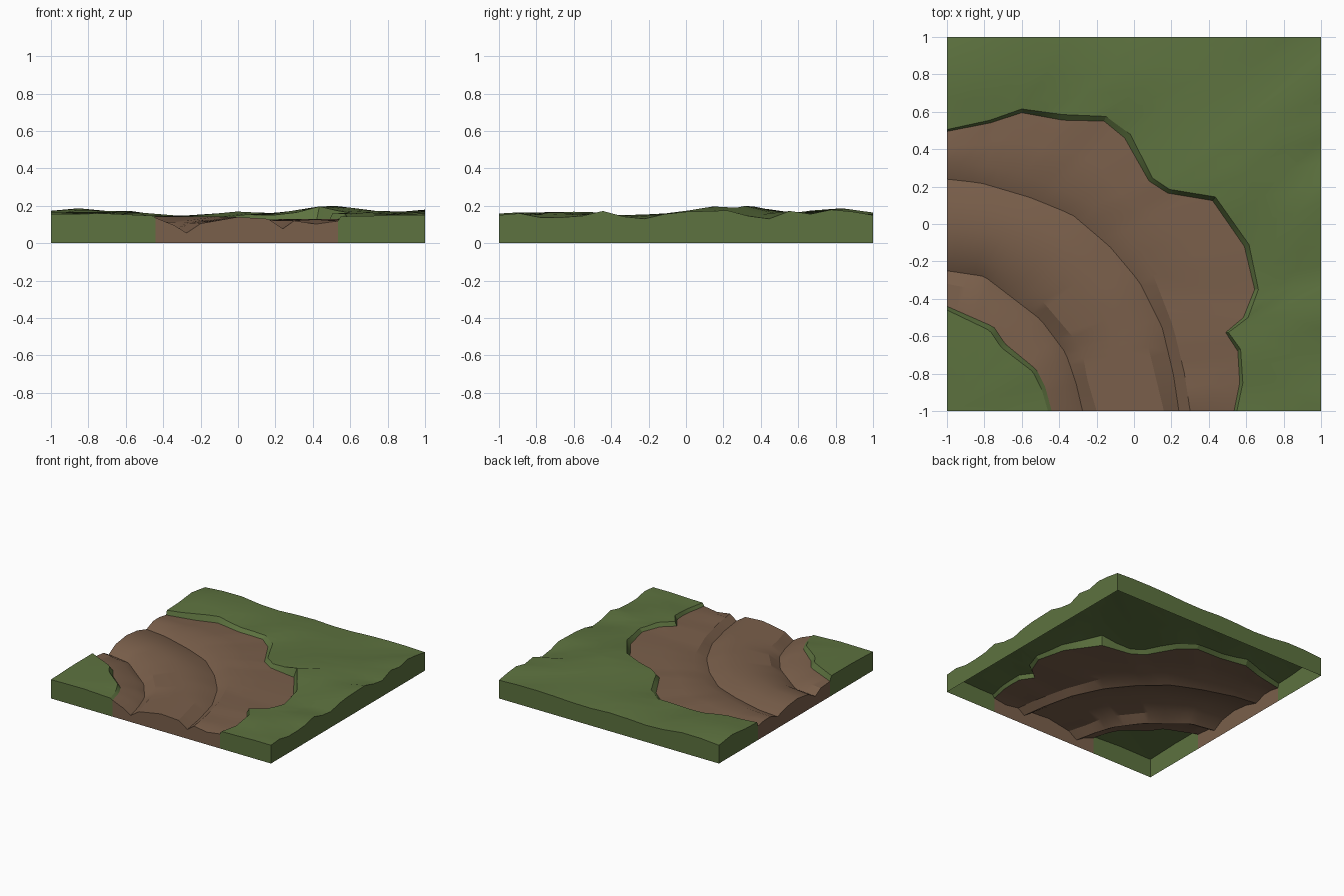
import bpy, bmesh
from mathutils import Vector

if "Cube" in bpy.data.objects:
    bpy.data.objects.remove(bpy.data.objects["Cube"])

N = 30  # column segments along the bend


def material(name, col):
    m = bpy.data.materials.new(name)
    m.diffuse_color = (*col, 1)
    m.use_nodes = True
    m.node_tree.nodes["Principled BSDF"].inputs["Base Color"].default_value = m.diffuse_color
    return m


GREEN = material("grass", (0.11, 0.17, 0.05))
BROWN = material("dirt", (0.195, 0.115, 0.07))

# Height hints for the rolling grass (x, y, z)
HILLS = [(-.87, .8, .187), (-.6, .8, .172), (-.37, 1, .137), (-.37, .7, .14), (0, .75, .17),
         (.2, 1, .142), (.45, .25, .203), (.7, .7, .152), (1, 1, .15), (1, .8, .18),
         (1, .7, .155), (1, .55, .172), (1, .43, .13), (1, .2, .175), (1, 0, .168),
         (1, -.25, .13), (1, -.45, .172), (1, -.62, .14), (1, -.73, .13), (1, -.85, .16),
         (1, -1, .15), (.7, -.4, .15), (.75, -.7, .165), (.6, -.9, .142), (.55, -.6, .16),
         (-1, -.6, .165), (-1, -1, .155), (-.7, -.8, .165), (-.47, -1, .147), (-.75, -.6, .168),
         (-1, .55, .15), (-1, 1, .15), (-.1, .57, .142), (.2, .2, .15)]


def ground(x, y):
    s = w = 0
    for hx, hy, hz in HILLS:
        k = 1 / ((x - hx) ** 2 + (y - hy) ** 2 + 1e-4) ** 1.5
        s += k * hz
        w += k
    return s / w


def resample(pts, by_index=False):
    pts = [Vector(p) for p in pts]
    d = [0]
    for a, b in zip(pts, pts[1:]):
        d.append(d[-1] + (1 if by_index else (b - a).length))
    out = []
    for i in range(N + 1):
        t = d[-1] * i / N
        j = next(k for k in range(1, len(d)) if t <= d[k] + 1e-6)
        out.append(pts[j - 1].lerp(pts[j], (t - d[j - 1]) / (d[j] - d[j - 1])))
    return out


def line(xy, z0, z1, by_index=False):
    """Path line with its height running from z0 (left end) to z1 (front end)."""
    pts = resample([(x, y, 0) for x, y in xy], by_index)
    for i, p in enumerate(pts):
        p.z = z0 + (z1 - z0) * i / N
    return pts


def on_grass(pts):
    return [Vector((p.x, p.y, ground(p.x, p.y))) for p in pts]


def loft(name, rows, mat):
    """Bridge rows of points, then drop the tile's outer edge to the floor."""
    bm = bmesh.new()
    grid = [[bm.verts.new(p) for p in r] for r in rows]
    for a, b in zip(grid, grid[1:]):
        for i in range(N):
            bm.faces.new((a[i], a[i + 1], b[i + 1], b[i]))
    bmesh.ops.remove_doubles(bm, verts=bm.verts[:], dist=0.002)
    bm.normal_update()
    if sum(f.normal.z for f in bm.faces) < 0:
        bmesh.ops.reverse_faces(bm, faces=bm.faces[:])

    def rim(e):
        return any(all(abs(v.co[k] - s) < 0.004 for v in e.verts) for k in (0, 1) for s in (-1, 1))
    edges = [e for e in bm.edges if e.is_boundary and rim(e)]
    ext = bmesh.ops.extrude_edge_only(bm, edges=edges)
    for g in ext["geom"]:
        if isinstance(g, bmesh.types.BMVert):
            g.co.z = 0
    for f in [g for g in ext["geom"] if isinstance(g, bmesh.types.BMFace)]:
        f.normal_update()
        if f.normal.dot(f.calc_center_median()) < 0:
            f.normal_flip()
    me = bpy.data.meshes.new(name)
    bm.to_mesh(me)
    bm.free()
    me.materials.append(mat)
    ob = bpy.data.objects.new(name, me)
    bpy.context.collection.objects.link(ob)
    bpy.context.view_layer.objects.active = ob
    ob.select_set(True)
    bpy.ops.object.shade_smooth_by_angle(angle=0.4)
    ob.select_set(False)


# Dirt outlines: inner and outer edge of the bend
inner_xy = [(-1, -.44), (-.75, -.55), (-.69, -.64), (-.52, -.78), (-.475, -.87), (-.44, -1)]
inner_top = [(-1, -.46), (-.77, -.57), (-.71, -.66), (-.54, -.79), (-.495, -.88), (-.46, -1)]
outer_xy = [(-1, .495), (-.77, .54), (-.6, .595), (-.38, .555), (-.16, .55), (-.05, .46),
            (.08, .23), (.18, .165), (.42, .125), (.59, -.12), (.645, -.35), (.585, -.5),
            (.49, -.58), (.555, -.68), (.565, -.85), (.535, -1)]
outer_top = [(-1, .505), (-.77, .555), (-.6, .615), (-.38, .585), (-.15, .575), (-.02, .48),
             (.1, .245), (.19, .185), (.435, .145), (.615, -.11), (.665, -.35), (.61, -.5),
             (.505, -.58), (.57, -.67), (.582, -.85), (.55, -1)]

inner_low = line(inner_xy, .125, .135)
outer_low = line(outer_xy, .115, .13, True)
for p in outer_low:
    p.z = min(p.z, ground(p.x, p.y) - .025)

# Dirt path with two wheel ruts
shelf = line([(-1, -.32), (-.82, -.355), (-.62, -.5), (-.45, -.68), (-.38, -.83), (-.34, -1)], .115, .095)
rut_a = line([(-1, -.25), (-.8, -.28), (-.5, -.51), (-.365, -.69), (-.31, -.85), (-.275, -1)], .075, .055)
bank_a = line([(-1, -.16), (-.78, -.2), (-.56, -.33), (-.28, -.66), (-.25, -.83), (-.2, -1)], .125, .105)
crown = line([(-1, -.02), (-.72, -.06), (-.4, -.22), (-.16, -.5), (-.04, -.75), (0, -1)], .145, .14)
bank_b = line([(-1, .12), (-.8, .1), (-.55, .02), (-.3, -.12), (-.08, -.35), (.07, -.63), (.16, -1)], .13, .13)
rut_b = line([(-1, .24), (-.82, .22), (-.55, .14), (-.33, .05), (-.13, -.12), (.03, -.31),
              (.15, -.55), (.21, -.8), (.24, -1)], .095, .077)
bank_c = line([(-1, .33), (-.77, .31), (-.55, .25), (-.3, .15), (-.08, 0), (.09, -.24),
               (.21, -.55), (.27, -.8), (.3, -1)], .13, .12)
flat = [a.lerp(b, .5) for a, b in zip(bank_c, outer_low)]
for i, p in enumerate(flat):
    p.z = (.13, .12, .127)[i // 2 % 3] - (.028 if i == N else 0)
loft("dirt_path", [inner_low, shelf, rut_a, bank_a, crown, bank_b, rut_b, bank_c, flat, outer_low], BROWN)

# Inner grass corner with its lip
lip_in = on_grass(line(inner_top, 0, 0))
corner = Vector((-1, -1, 0))
rows = [on_grass([p.lerp(corner, t) for p in lip_in]) for t in (0, .45, 1)]
loft("grass_corner", [inner_low] + rows, GREEN)

# Outer grass field with its lip, stretched out to the tile border
lip_out = line(outer_top, 0, 0, True)
border = [Vector((-1 + 2 * i / 12, 1, 0)) if i <= 12 else Vector((1, 1 - 2 * (i - 12) / 18, 0))
          for i in range(N + 1)]
rows = [on_grass([p.lerp(q, t) for p, q in zip(lip_out, border)]) for t in (0, .3, .65, 1)]
loft("grass_field", [outer_low] + rows, GREEN)
